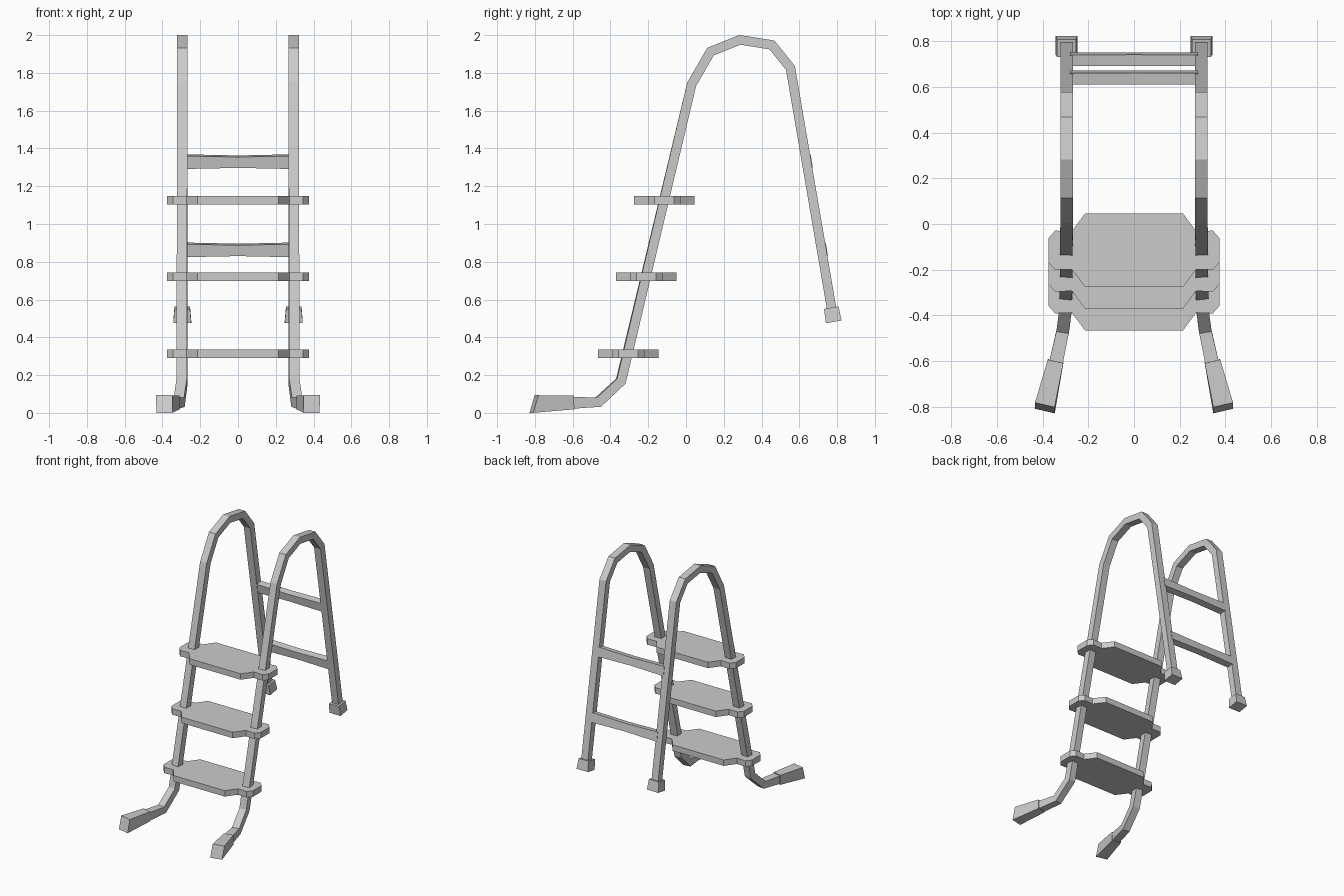
import bpy, bmesh
from mathutils import Vector

if "Cube" in bpy.data.objects:
    bpy.data.objects.remove(bpy.data.objects["Cube"])


def finish(name, bm, mirror=False):
    bmesh.ops.recalc_face_normals(bm, faces=bm.faces)
    me = bpy.data.meshes.new(name)
    bm.to_mesh(me)
    bm.free()
    ob = bpy.data.objects.new(name, me)
    bpy.context.collection.objects.link(ob)
    if mirror:
        mod = ob.modifiers.new("Mirror", 'MIRROR')
        mod.use_mirror_merge = False
    return ob


def sweep(name, pts, sizes, slant=0.0):
    """Rectangular section swept along pts with mitred corners, mirrored in x."""
    pts = [Vector(p) for p in pts]
    bm = bmesh.new()
    rings = []
    for i, p in enumerate(pts):
        a = (p - pts[i - 1]).normalized() if i else (pts[1] - p).normalized()
        b = (pts[i + 1] - p).normalized() if i < len(pts) - 1 else a
        t = (a + b).normalized()
        side = Vector((t.y, -t.x, 0)).normalized()
        up = side.cross(t) / max(t.dot(a), 0.5)
        w, h = sizes[i]
        ring = [bm.verts.new(p + side * w / 2 * sx + up * h / 2 * sz)
                for sx, sz in ((-1, -1), (1, -1), (1, 1), (-1, 1))]
        rings.append(ring)
    for v in rings[0]:
        v.co.y += (v.co.z - pts[0].z) * slant
    for r, q in zip(rings, rings[1:]):
        for k in range(4):
            bm.faces.new((r[k], r[(k + 1) % 4], q[(k + 1) % 4], q[k]))
    bm.faces.new(rings[0])
    bm.faces.new(rings[-1])
    return finish(name, bm, True)


# Bent side rails, from splayed foot over the handle to the back leg
rail = [(0.342, -0.61, 0.053), (0.311, -0.465, 0.057), (0.296, -0.345, 0.168),
        (0.295, 0.03, 1.74), (0.295, 0.13, 1.913), (0.295, 0.285, 1.975),
        (0.295, 0.455, 1.948), (0.295, 0.553, 1.826), (0.295, 0.773, 0.54)]
sweep("side_rails", rail, [(0.06, 0.062)] + [(0.055, 0.05)] * 8)

# Flared front feet with a slanted end
sweep("front_feet", [(0.39, -0.805, 0.047), (0.343, -0.6, 0.055)],
      [(0.088, 0.093), (0.07, 0.072)], slant=0.33)

# End caps of the back legs
sweep("back_leg_caps", [(0.295, 0.769, 0.557), (0.295, 0.782, 0.482)],
      [(0.082, 0.078), (0.095, 0.084)])

# Steps: flat plates with narrower rounded ears around the rails
half = [(0.215, -0.16), (0.272, -0.083), (0.345, -0.086), (0.375, -0.052)]
right = half + [(x, -y) for x, y in reversed(half)]
outline = right + [(-x, y) for x, y in reversed(right)]
for i, (y, z) in enumerate([(-0.305, 0.29), (-0.21, 0.697), (-0.115, 1.104)]):
    bm = bmesh.new()
    f = bm.faces.new([bm.verts.new((px, py + y, z)) for px, py in outline])
    ext = bmesh.ops.extrude_face_region(bm, geom=[f])
    top = [v for v in ext["geom"] if isinstance(v, bmesh.types.BMVert)]
    bmesh.ops.translate(bm, verts=top, vec=(0, 0, 0.045))
    bm.faces.ensure_lookup_table()
    finish(f"step_{i + 1}", bm)

# Back crossbars, slightly flared where they meet the legs
along = Vector((0, -0.17, 0.985))
across = Vector((0, 0.985, 0.17))
for i, (y, z) in enumerate([(0.721, 0.863), (0.641, 1.33)]):
    bm = bmesh.new()
    rings = []
    for x, h in ((-0.28, 0.07), (0, 0.058), (0.28, 0.07)):
        c = Vector((x, y, z))
        rings.append([bm.verts.new(c + across * 0.025 * s + along * h / 2 * u)
                      for s, u in ((-1, -1), (1, -1), (1, 1), (-1, 1))])
    for r, q in zip(rings, rings[1:]):
        for k in range(4):
            bm.faces.new((r[k], r[(k + 1) % 4], q[(k + 1) % 4], q[k]))
    bm.faces.new(rings[0])
    bm.faces.new(rings[-1])
    finish(f"back_crossbar_{i + 1}", bm)
